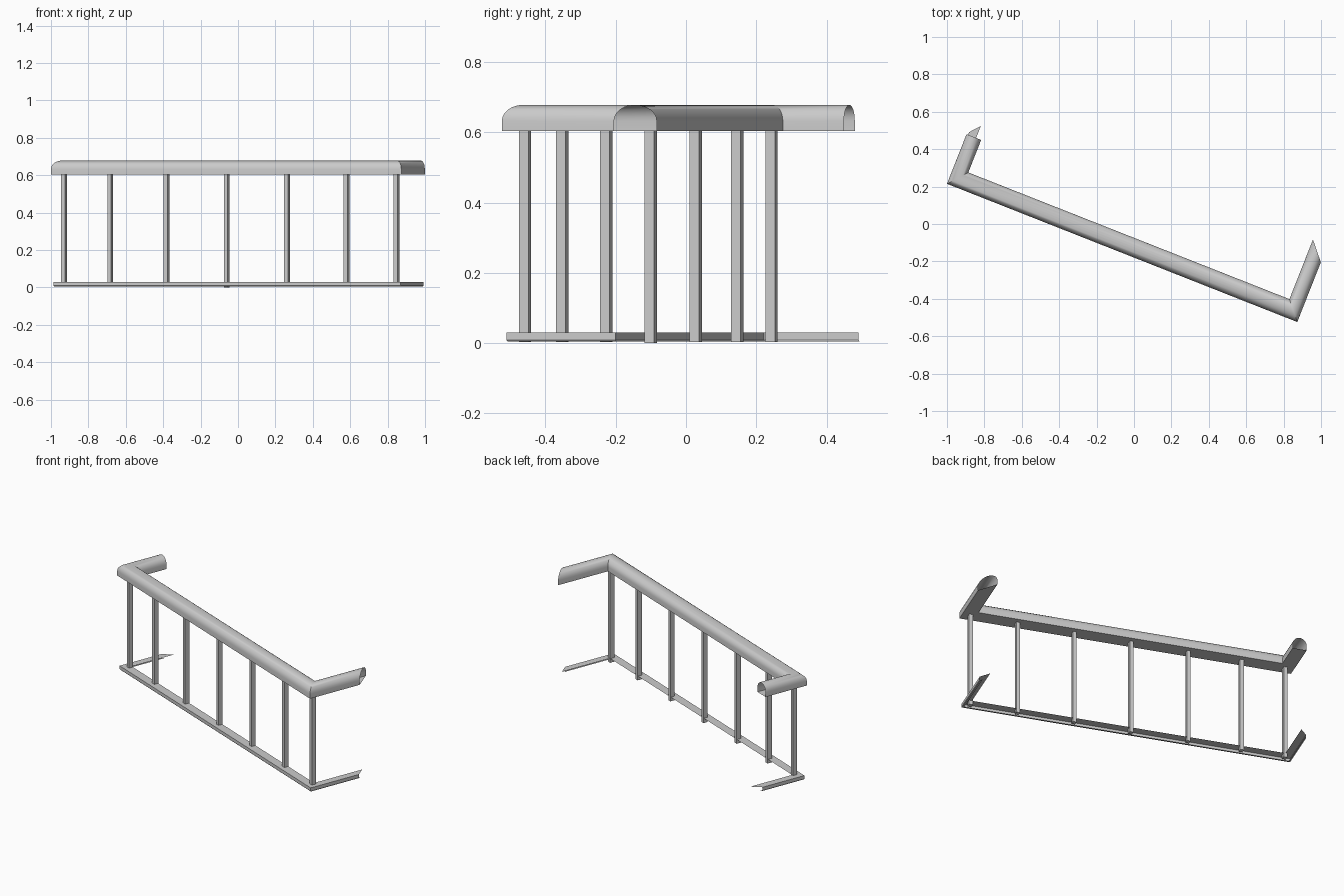
import bpy, bmesh, math

if "Cube" in bpy.data.objects:
    bpy.data.objects.remove(bpy.data.objects["Cube"])

# Balcony plan: u runs along the front, v runs back along the returns
ORIGIN = (-1.0, 0.215)
ANGLE = math.atan2(-0.739, 1.873)
LENGTH = math.hypot(1.873, 0.739)
CA, SA = math.cos(ANGLE), math.sin(ANGLE)
SKEW = 1.17          # depth / width ratio of every section


def world(u, v, z):
    return (ORIGIN[0] + u * CA - v * SA, ORIGIN[1] + u * SA + v * CA, z)


def finish(name, bm, smooth=False):
    bmesh.ops.recalc_face_normals(bm, faces=bm.faces[:])
    me = bpy.data.meshes.new(name)
    bm.to_mesh(me)
    bm.free()
    ob = bpy.data.objects.new(name, me)
    bpy.context.collection.objects.link(ob)
    if smooth:
        bpy.ops.object.select_all(action='DESELECT')
        ob.select_set(True)
        bpy.context.view_layer.objects.active = ob
        bpy.ops.object.shade_smooth_by_angle(angle=math.radians(35))
    return ob


def rail(name, profile, left_end, left_skew, right_end, closed, smooth):
    """Sweep an (inset, z) profile along the mitred U path, ends left open."""
    bm = bmesh.new()
    rows = []
    for d, z in profile:
        stations = [(d, left_end + d * left_skew), (d, d * SKEW),
                    (LENGTH - d, d * SKEW), (LENGTH - d, right_end + d * SKEW)]
        rows.append([bm.verts.new(world(u, v, z)) for u, v in stations])
    n = len(rows)
    for i in range(n if closed else n - 1):
        a, b = rows[i], rows[(i + 1) % n]
        for k in range(3):
            bm.faces.new((a[k], a[k + 1], b[k + 1], b[k]))
    return finish(name, bm, smooth)


# Handrail: flat underside, rounded top
W = 0.084
prof = [(0, 0.603)]
for i in range(13):
    t = math.pi * i / 12
    prof.append((W / 2 * (1 - math.cos(t)), 0.632 + 0.046 * math.sin(t)))
prof.append((W, 0.603))
rail("handrail", prof, 0.285, 0, 0.343, True, True)

# Bottom rail: thin channel with wide top plate and narrow lower lip
rail("bottom_rail",
     [(0.055, 0.030), (0.009, 0.030), (0.009, 0.009), (0.012, 0.005), (0.021, 0.005)],
     0.290, SKEW, 0.333, False, False)

# Balusters
for i, u in enumerate((0.055, 0.32, 0.643, 0.99, 1.335, 1.678, 1.965)):
    z0, z1 = (0.0 if i == 3 else 0.004), 0.605
    bm = bmesh.new()
    bmesh.ops.create_cube(bm, size=1)
    for vert in bm.verts:
        x, y, z = vert.co
        vert.co = world(u + x * 0.0225, 0.052 + y * 0.029, z0 + (z + 0.5) * (z1 - z0))
    finish(f"baluster_{i + 1}", bm)
